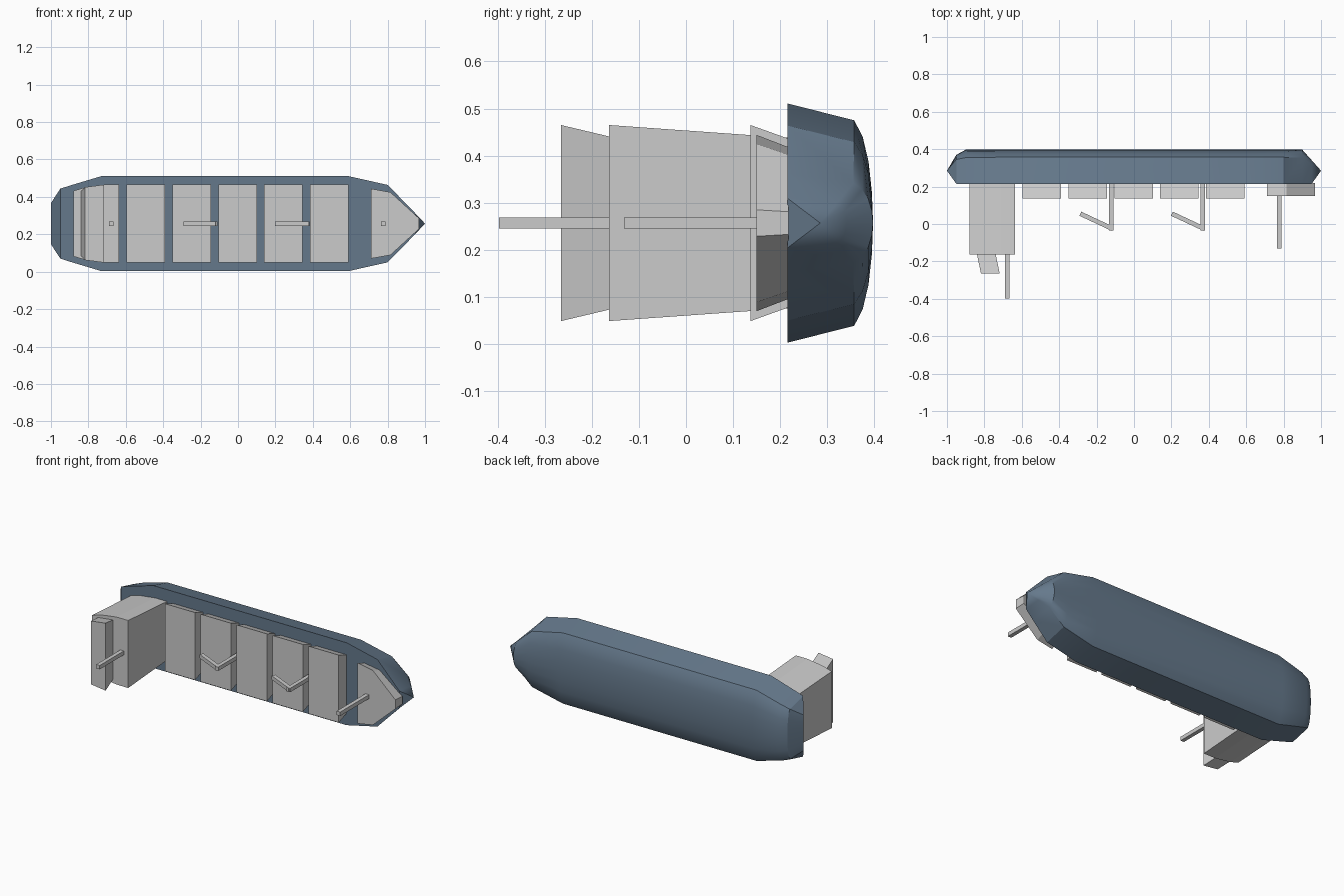
import bpy, bmesh, math
from mathutils import Vector

if "Cube" in bpy.data.objects:
    bpy.data.objects.remove(bpy.data.objects["Cube"])

CZ = 0.257          # centreline height; the ship lies on its side, deck facing -y
DECK = 0.215

mat = bpy.data.materials.new("hull_blue")
mat.diffuse_color = (0.13, 0.19, 0.26, 1)
mat.use_nodes = True
mat.node_tree.nodes["Principled BSDF"].inputs["Base Color"].default_value = mat.diffuse_color


def finish(name, bm):
    bmesh.ops.remove_doubles(bm, verts=bm.verts, dist=1e-4)
    bmesh.ops.recalc_face_normals(bm, faces=bm.faces)
    me = bpy.data.meshes.new(name)
    bm.to_mesh(me)
    bm.free()
    ob = bpy.data.objects.new(name, me)
    bpy.context.collection.objects.link(ob)
    return ob


def loft(name, rings):
    """Skin closed rings of equal length and cap both ends."""
    bm = bmesh.new()
    vs = [[bm.verts.new(p) for p in r] for r in rings]
    n = len(vs[0])
    for a, b in zip(vs, vs[1:]):
        for i in range(n):
            j = (i + 1) % n
            bm.faces.new((a[i], a[j], b[j], b[i]))
    bm.faces.new(vs[0])
    bm.faces.new(vs[-1])
    return finish(name, bm)


def flared(name, outline, y_top, y_base, base_scale, base_shift=0.0):
    """Block from a mirrored half outline (x, half beam), narrower at its base."""
    full = outline + [(x, -b) for x, b in reversed(outline)]
    top = [(x, y_top, CZ + b) for x, b in full]
    base = [(x + base_shift, y_base, CZ + b * base_scale) for x, b in full]
    return loft(name, [top, base])


def bar(name, p, q, r=0.012):
    """Square bar between two (x, y) points on the centreline."""
    p, q = Vector(p), Vector(q)
    d = (q - p).normalized()
    s = Vector((-d.y, d.x)) * r
    ring = lambda c: [((c + s * k).x, (c + s * k).y, CZ + m * r)
                      for k, m in ((1, 1), (-1, 1), (-1, -1), (1, -1))]
    return loft(name, [ring(p), ring(q)])


# Hull: stations (x, deck half beam, knuckle half beam, deck y, knuckle y, keel y)
stations = [
    (-1.0, 0.11, 0.11, 0.285, 0.285, 0.285),
    (-0.95, 0.187, 0.155, DECK, 0.345, 0.37),
    (-0.90, 0.203, 0.172, DECK, 0.355, 0.397),
    (-0.73, 0.254, 0.218, DECK, 0.357, 0.397),
    (0.59, 0.254, 0.218, DECK, 0.357, 0.397),
    (0.80, 0.207, 0.172, DECK, 0.357, 0.397),
    (0.90, 0.105, 0.085, DECK, 0.355, 0.397),
    (0.95, 0.053, 0.042, DECK, 0.32, 0.341),
    (1.0, 0.0, 0.0, 0.285, 0.285, 0.285)]
bilge = [(1, 0), (0.84, 0.45), (0.6, 0.76), (0.3, 0.94)]
rings = []
for x, wd, wk, yd, yk, yb in stations:
    half = [(wd, yd)] + [(wk * u, yk + (yb - yk) * t) for u, t in bilge]
    pts = half + [(0, yb)] + [(-b, y) for b, y in reversed(half)]
    rings.append([(x, y, CZ + b) for b, y in pts])
hull = loft("hull", rings)
hull.data.materials.append(mat)
bpy.context.view_layer.objects.active = hull
hull.select_set(True)
bpy.ops.object.shade_smooth_by_angle(angle=math.radians(28))

# Cargo hatches
for i in range(5):
    x = -0.595 + i * 0.245
    flared(f"cargo_hatch_{i + 1}", [(x, 0.208), (x + 0.206, 0.208)],
           0.137, DECK + 0.003, 0.86)

# Deckhouse and raked funnel block
flared("deckhouse", [(-0.88, 0.175), (-0.82, 0.193), (-0.715, 0.208), (-0.635, 0.208)],
       -0.163, DECK + 0.003, 0.87)
flared("bridge_block", [(-0.818, 0.195), (-0.718, 0.208)], -0.265, -0.16, 0.88, -0.022)

# Raised bow deck
flared("forecastle", [(0.71, 0.187), (0.815, 0.168), (0.968, 0.028)],
       0.15, DECK + 0.003, 0.86)

# Masts and deck cranes
bar("aft_mast", (-0.677, -0.397), (-0.677, -0.15))
bar("fore_mast", (0.777, -0.132), (0.777, 0.16))
for side, x in (("aft", -0.122), ("forward", 0.368)):
    bar(f"{side}_crane_post", (x, -0.035), (x, DECK + 0.005))
    bar(f"{side}_crane_jib", (x + 0.008, -0.026), (x - 0.165, 0.055))
